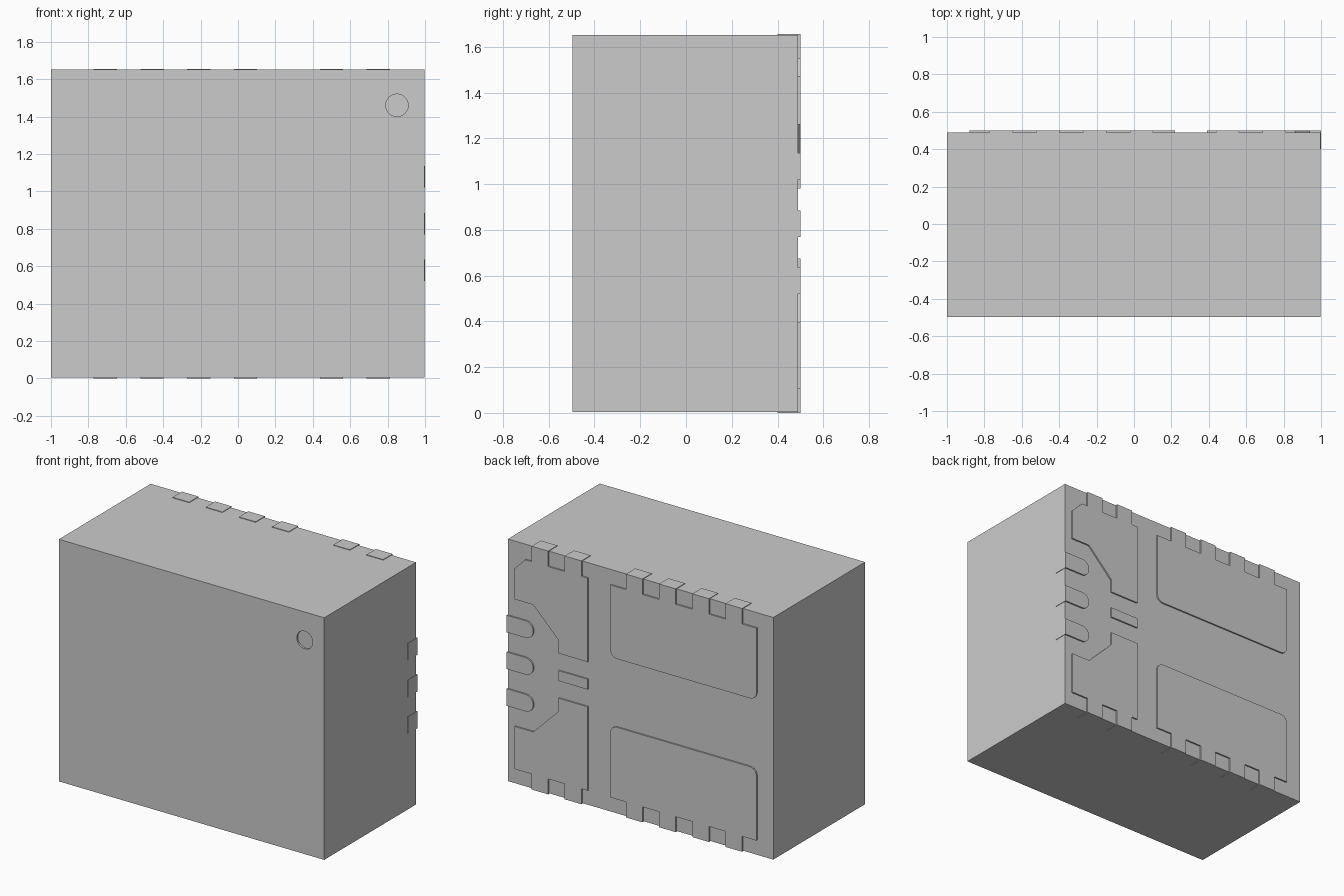
import bpy, bmesh, math

if "Cube" in bpy.data.objects:
    bpy.data.objects.remove(bpy.data.objects["Cube"])

TOP = 1.655          # outer edge of the upper lead tips
MID = TOP / 2        # mirror line between upper and lower pads
SHOULDER = 1.55      # where the lead tips leave the pads


def prism(name, outline, y0, y1):
    """Extrude an (x, z) outline from y0 to y1."""
    bm = bmesh.new()
    face = bm.faces.new([bm.verts.new((x, y0, z)) for x, z in outline])
    ext = bmesh.ops.extrude_face_region(bm, geom=[face])
    moved = [g for g in ext["geom"] if isinstance(g, bmesh.types.BMVert)]
    bmesh.ops.translate(bm, verts=moved, vec=(0, y1 - y0, 0))
    bmesh.ops.recalc_face_normals(bm, faces=bm.faces)
    mesh = bpy.data.meshes.new(name)
    bm.to_mesh(mesh)
    bm.free()
    obj = bpy.data.objects.new(name, mesh)
    bpy.context.collection.objects.link(obj)
    return obj


def arc(cx, cz, r, a0, a1, n):
    return [(cx + r * math.cos(math.radians(a0 + (a1 - a0) * i / n)),
             cz + r * math.sin(math.radians(a0 + (a1 - a0) * i / n)))
            for i in range(n + 1)]


def tips(centres, half=0.0625):
    """Square lead tips along the upper edge, from right to left."""
    pts = []
    for c in centres:
        pts += [(c + half, SHOULDER), (c + half, TOP),
                (c - half, TOP), (c - half, SHOULDER)]
    return pts


def flip(outline):
    return [(x, 2 * MID - z) for x, z in outline]


def pad(name, outline):
    return prism(name, outline, 0.4, 0.5)


# Moulded body with a shallow round orientation dimple in the front
body = prism("package_body", [(-1, 0.004), (0.997, 0.004),
                              (0.997, 1.651), (-1, 1.651)], -0.497, 0.49)
cutter = prism("dimple_cutter", arc(0.85, 1.46, 0.06, 0, 348.75, 31), -0.6, -0.485)
cutter.hide_render = True
mod = body.modifiers.new("dimple", 'BOOLEAN')
mod.operation = 'DIFFERENCE'
mod.object = cutter
bpy.context.view_layer.objects.active = body
body.select_set(True)
bpy.ops.object.modifier_apply(modifier=mod.name)
bpy.data.objects.remove(cutter)

# Large power pads with rounded inner corners
r = 0.05
power = ([(0.22, SHOULDER)] + tips([0.04, -0.21, -0.46, -0.71])
         + [(-0.88, SHOULDER)]
         + arc(-0.88 + r, 1.06 + r, r, 180, 270, 8)
         + arc(0.22 - r, 1.06 + r, r, 270, 360, 8))
pad("upper_power_pad", power)
pad("lower_power_pad", flip(power))

# Stepped pads; only the upper one has a clipped outer corner
step = tips([0.75, 0.5]) + [(0.39, SHOULDER), (0.39, 0.98), (0.61, 0.98),
                            (0.61, 1.07), (0.80, 1.26), (0.94, 1.26)]
pad("upper_stepped_pad", [(0.94, 1.47), (0.86, SHOULDER)] + step)
pad("lower_stepped_pad", flip([(0.94, SHOULDER)] + step))

# Small centre pad
pad("centre_pad", [(0.39, MID - 0.035), (0.61, MID - 0.035),
                   (0.61, MID + 0.035), (0.39, MID + 0.035)])

# Three round-ended side leads
w = 0.058
for i in (-1, 0, 1):
    z = MID + 0.25 * i
    pad(f"side_lead_{i + 2}", [(1.0, z - w), (1.0, z + w)]
        + arc(0.80 + w, z, w, 90, 270, 16))

# Keep flats crisp and round walls smooth
bpy.ops.object.select_all(action='SELECT')
bpy.ops.object.shade_smooth_by_angle(angle=math.radians(30))
